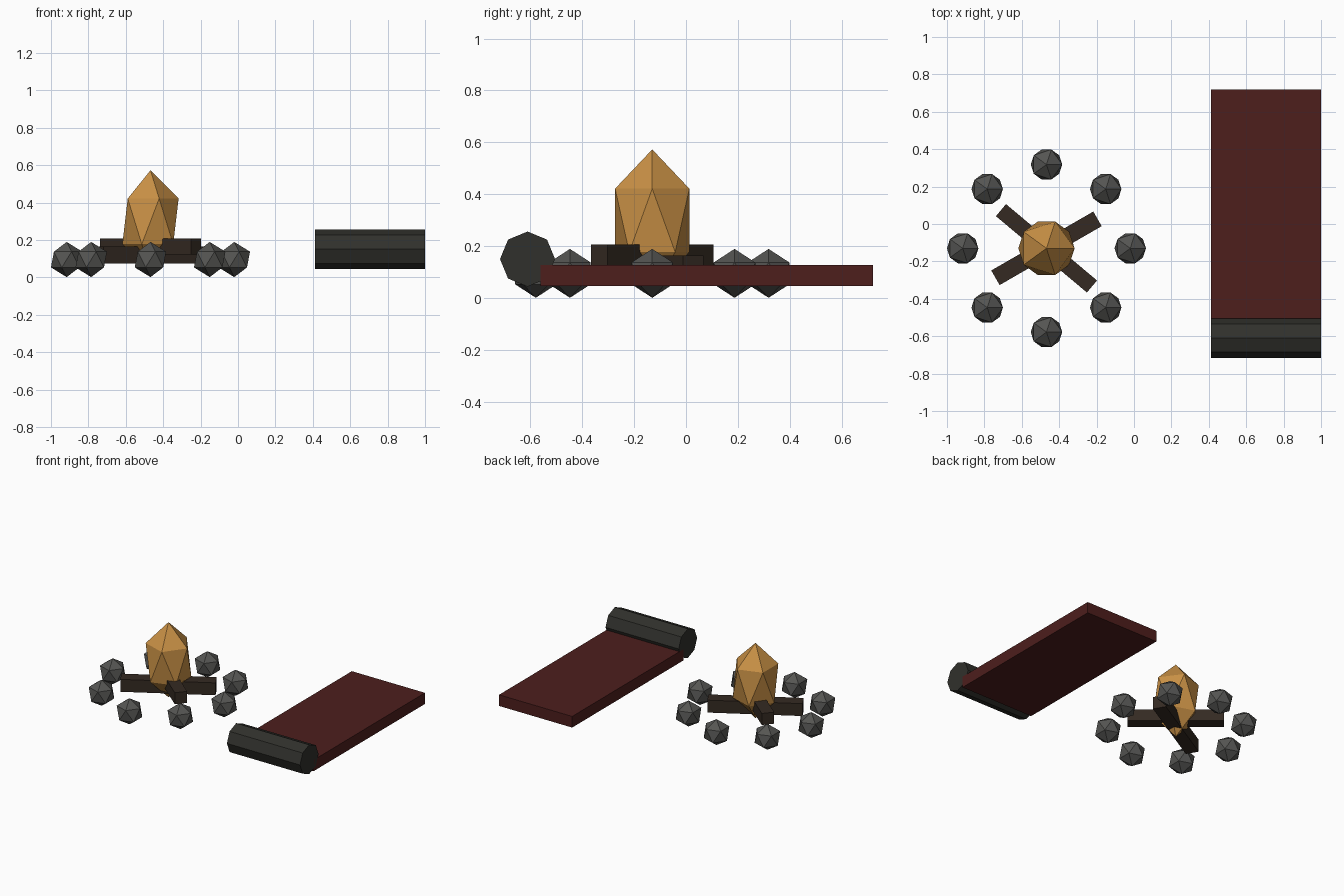
import bpy
from math import radians, cos, sin, tau

if "Cube" in bpy.data.objects:
    bpy.data.objects.remove(bpy.data.objects["Cube"])


def material(name, rgb):
    m = bpy.data.materials.new(name)
    m.diffuse_color = (*rgb, 1)
    m.use_nodes = True
    m.node_tree.nodes["Principled BSDF"].inputs["Base Color"].default_value = m.diffuse_color
    return m


STONE = material("stone", (0.09, 0.09, 0.085))
WOOD = material("wood", (0.035, 0.023, 0.016))
FIRE = material("fire", (0.58, 0.28, 0.06))
CLOTH = material("red_cloth", (0.075, 0.013, 0.012))
PILLOW = material("dark_cloth", (0.03, 0.03, 0.025))


def finish(name, mat, scale=(1, 1, 1)):
    ob = bpy.context.object
    ob.name = name
    ob.scale = scale
    ob.data.materials.append(mat)
    return ob


def box(name, mat, loc, size, angle=0):
    bpy.ops.mesh.primitive_cube_add(size=1, location=loc, rotation=(0, 0, radians(angle)))
    return finish(name, mat, size)


def gem(name, mat, loc, radii):
    bpy.ops.mesh.primitive_ico_sphere_add(subdivisions=1, radius=1, location=loc)
    return finish(name, mat, radii)


FX, FY = -0.468, -0.13  # campfire centre

# ring of stones
for i in range(8):
    a = tau * i / 8
    gem(f"fire_stone_{i + 1}", STONE,
        (FX + 0.448 * cos(a), FY + 0.448 * sin(a), 0.096), (0.094, 0.094, 0.094))

# two crossed logs, one resting across the other
box("lower_log", WOOD, (FX, FY, 0.12), (0.63, 0.09, 0.09), 30)
box("upper_log", WOOD, (FX, FY, 0.166), (0.635, 0.084, 0.084), -40)

# faceted flame
gem("flame", FIRE, (FX, FY, 0.3), (0.168, 0.168, 0.273))

# bedroll: flat mat with a rolled end
box("bedroll_mat", CLOTH, (0.706, 0.079, 0.087), (0.588, 1.28, 0.081))
bpy.ops.mesh.primitive_cylinder_add(vertices=8, radius=0.106, depth=0.588,
                                    location=(0.706, -0.61, 0.151),
                                    rotation=(0, radians(90), 0))
finish("bedroll_pillow", PILLOW)
